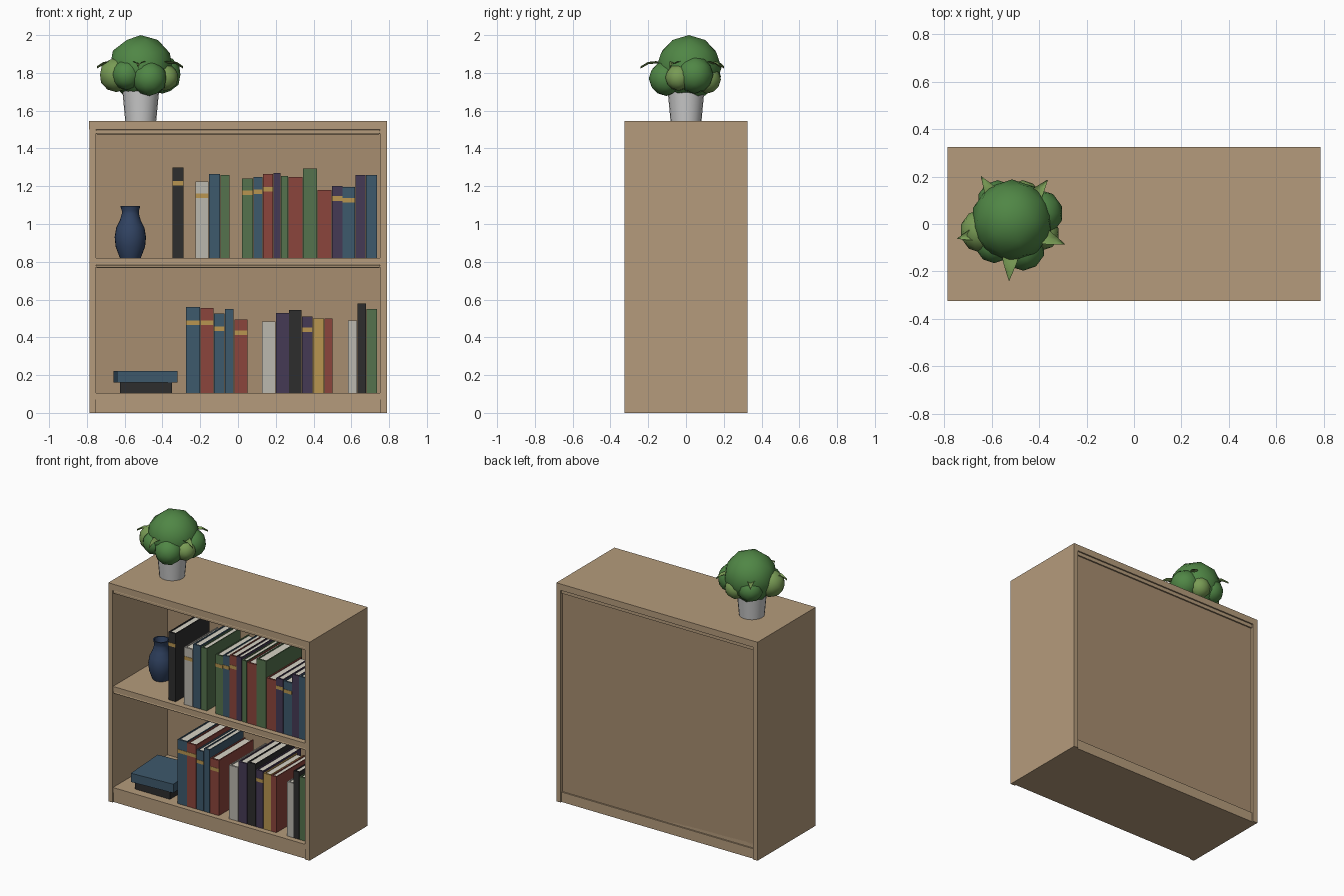
import bpy, bmesh, math, random
from mathutils import Vector, Matrix

if "Cube" in bpy.data.objects:
    bpy.data.objects.remove(bpy.data.objects["Cube"])

random.seed(4)
COL = dict(wood=(.46, .33, .2), panel=(.39, .27, .16), blue=(.048, .1, .15), red=(.26, .06, .045),
           green=(.09, .17, .075), purple=(.06, .042, .09), black=(.026, .026, .026),
           white=(.5, .48, .43), yellow=(.48, .3, .08), pages=(.68, .65, .56),
           leaf=(.08, .24, .06), light_leaf=(.19, .33, .09), vase=(.03, .055, .12),
           soil=(.06, .035, .02))
MATS = {}


def paint(ob, name):
    if name not in MATS:
        m = bpy.data.materials.new(name)
        m.diffuse_color = (*COL[name], 1)
        m.use_nodes = True
        m.node_tree.nodes["Principled BSDF"].inputs["Base Color"].default_value = m.diffuse_color
        MATS[name] = m
    ob.data.materials.append(MATS[name])


def finish(name, bm, mat=None, smooth=False):
    bmesh.ops.recalc_face_normals(bm, faces=bm.faces)
    if smooth:
        for f in bm.faces:
            f.smooth = True
    me = bpy.data.meshes.new(name)
    bm.to_mesh(me)
    bm.free()
    ob = bpy.data.objects.new(name, me)
    bpy.context.collection.objects.link(ob)
    if mat:
        paint(ob, mat)
    return ob


def add_box(bm, x0, x1, y0, y1, z0, z1):
    c = Vector(((x0 + x1) / 2, (y0 + y1) / 2, (z0 + z1) / 2))
    s = Matrix.Diagonal((x1 - x0, y1 - y0, z1 - z0, 1))
    bmesh.ops.create_cube(bm, size=1, matrix=Matrix.Translation(c) @ s)


def box(name, mat, *dims, bevel=0):
    bm = bmesh.new()
    add_box(bm, *dims)
    ob = finish(name, bm, mat)
    if bevel:
        b = ob.modifiers.new("bevel", 'BEVEL')
        b.width = bevel
        b.segments = 2
    return ob


def lathe(name, mat, profile, loc, sides):
    bm = bmesh.new()
    vs = [bm.verts.new((r, 0, z)) for r, z in profile]
    es = [bm.edges.new(p) for p in zip(vs, vs[1:])]
    bmesh.ops.spin(bm, geom=vs + es, axis=(0, 0, 1), cent=(0, 0, 0), steps=sides,
                   angle=math.tau)
    bmesh.ops.remove_doubles(bm, verts=bm.verts, dist=1e-4)
    ob = finish(name, bm, mat)
    ob.location = loc
    bpy.context.view_layer.objects.active = ob
    ob.select_set(True)
    bpy.ops.object.shade_smooth_by_angle(angle=math.radians(40))
    ob.select_set(False)
    return ob


# Bookcase carcass
for side, x in (("left", -.77), ("right", .77)):
    box(side + "_side", "wood", x - .0175, x + .0175, -.325, .325, 0, 1.5)
box("top_board", "wood", -.7875, .7875, -.325, .325, 1.5, 1.545)
box("back_panel", "panel", -.7525, .7525, .285, .305, .07, 1.5)
box("base_plinth", "wood", -.7525, .7525, -.315, .315, 0, .07)
box("bottom_shelf", "wood", -.7525, .7525, -.322, .305, .07, .105)
box("middle_shelf", "wood", -.7525, .7525, -.322, .285, .783, .82)
for name, z in (("shelf_rail", .768), ("top_rail", 1.475)):
    box(name, "wood", -.7525, .7525, -.32, -.295, z, z + (.015 if z < 1 else .025), bevel=.006)
box("back_top_rail", "wood", -.7525, .7525, .305, .315, 1.475, 1.5)


# Books: cover boards, spine, page block and optional gold band
def book(i, base, x0, x1, top, mat, band=None):
    y0, y1 = -.283, .10 + random.uniform(-.02, .05)
    t = min(.008, (x1 - x0) * .15)
    x0, x1 = x0 + .001, x1 - .001
    bm = bmesh.new()
    add_box(bm, x0, x1, y0, y0 + .012, base, top)
    for a in (x0, x1 - t):
        add_box(bm, a, a + t, y0 + .012, y1, base, top)
    finish(f"book_cover_{i}", bm, mat)
    box(f"book_pages_{i}", "pages", x0 + t, x1 - t, y0 + .012, y1 - .008, base + .004, top - .006)
    if band:
        box(f"book_band_{i}", "yellow", x0, x1, y0 - .002, y0 + .004, band - .012, band + .012)


UPPER = [(-.348, -.288, 1.30, "black", 1.215), (-.225, -.155, 1.225, "white", 1.15),
         (-.155, -.095, 1.265, "blue"), (-.093, -.045, 1.26, "green"),
         (.02, .08, 1.24, "green", 1.165), (.08, .132, 1.25, "blue", 1.17),
         (.132, .187, 1.265, "red", 1.185), (.187, .227, 1.27, "purple"),
         (.227, .267, 1.255, "green"), (.267, .343, 1.25, "red"),
         (.343, .42, 1.295, "green"), (.42, .496, 1.18, "red"),
         (.496, .553, 1.2, "purple", 1.135), (.553, .62, 1.195, "blue", 1.125),
         (.62, .676, 1.26, "purple"), (.676, .737, 1.26, "blue")]
LOWER = [(-.275, -.2, .56, "blue", .478), (-.2, -.128, .555, "red", .478),
         (-.128, -.07, .525, "blue", .445), (-.07, -.022, .55, "blue"),
         (-.02, .05, .495, "red", .425), (.127, .2, .485, "white"),
         (.2, .27, .53, "purple"), (.27, .338, .545, "black"),
         (.338, .396, .51, "purple", .44), (.396, .456, .5, "yellow"),
         (.456, .5, .5, "red"), (.582, .632, .49, "white"),
         (.632, .678, .58, "black"), (.678, .737, .55, "green")]
for i, b in enumerate(UPPER):
    book(f"upper_{i}", .82, *b)
for i, b in enumerate(LOWER):
    book(f"lower_{i}", .105, *b)

# Lying books
box("flat_book_bottom", "black", -.625, -.35, -.26, .05, .105, .16)
flat = box("flat_book_top", "blue", -.16, .16, -.165, .165, .16, .222)
flat.location = (-.49, -.11, 0)
flat.rotation_euler.z = math.radians(3.5)

# Vase
lathe("vase", "vase", [(0, 0), (.055, 0), (.06, .012), (.078, .06), (.083, .11), (.075, .16),
                       (.055, .2), (.045, .235), (.045, .25), (.053, .276), (.044, .276),
                       (.036, .24), (0, .23)], (-.57, -.045, .82), 24)

# Potted plant
PX = -.515
lathe("plant_pot", None, [(0, 0), (.082, 0), (.1, .19), (.088, .19), (.085, .165), (0, .165)],
      (PX, 0, 1.545), 20)
lathe("pot_soil", "soil", [(0, .17), (.086, .17)], (PX, 0, 1.545), 20)
CLUMPS = [(-.515, .015, 1.827, .173, "leaf"), (-.643, -.03, 1.79, .092, "light_leaf"),
          (-.4, .045, 1.79, .1, "leaf"), (-.468, -.105, 1.77, .092, "leaf"),
          (-.575, .1, 1.78, .085, "leaf"), (-.47, .11, 1.765, .075, "light_leaf"),
          (-.59, -.085, 1.79, .08, "leaf"), (-.385, -.04, 1.775, .07, "light_leaf")]
for i, (x, y, z, r, mat) in enumerate(CLUMPS):
    bm = bmesh.new()
    bmesh.ops.create_icosphere(bm, subdivisions=2, radius=r)
    ob = finish(f"foliage_{i}", bm, mat, True)
    ob.location = (x, y, z)

# Pointed leaves arching out of the foliage
for i in range(5):
    bm = bmesh.new()
    rows = []
    for r, z, w in ((.1, 1.85, .04), (.16, 1.862, .03), (.2, 1.858, .016), (.24, 1.835, .001)):
        rows.append([bm.verts.new(p) for p in ((r, -w, z), (r, 0, z - .012), (r, w, z))])
    for a, b in zip(rows, rows[1:]):
        for k in range(2):
            bm.faces.new((a[k], b[k], b[k + 1], a[k + 1]))
    ob = finish(f"pointed_leaf_{i}", bm, "light_leaf", True)
    ob.location = (PX, 0, 0)
    ob.rotation_euler.z = math.radians(51 + 72 * i)
